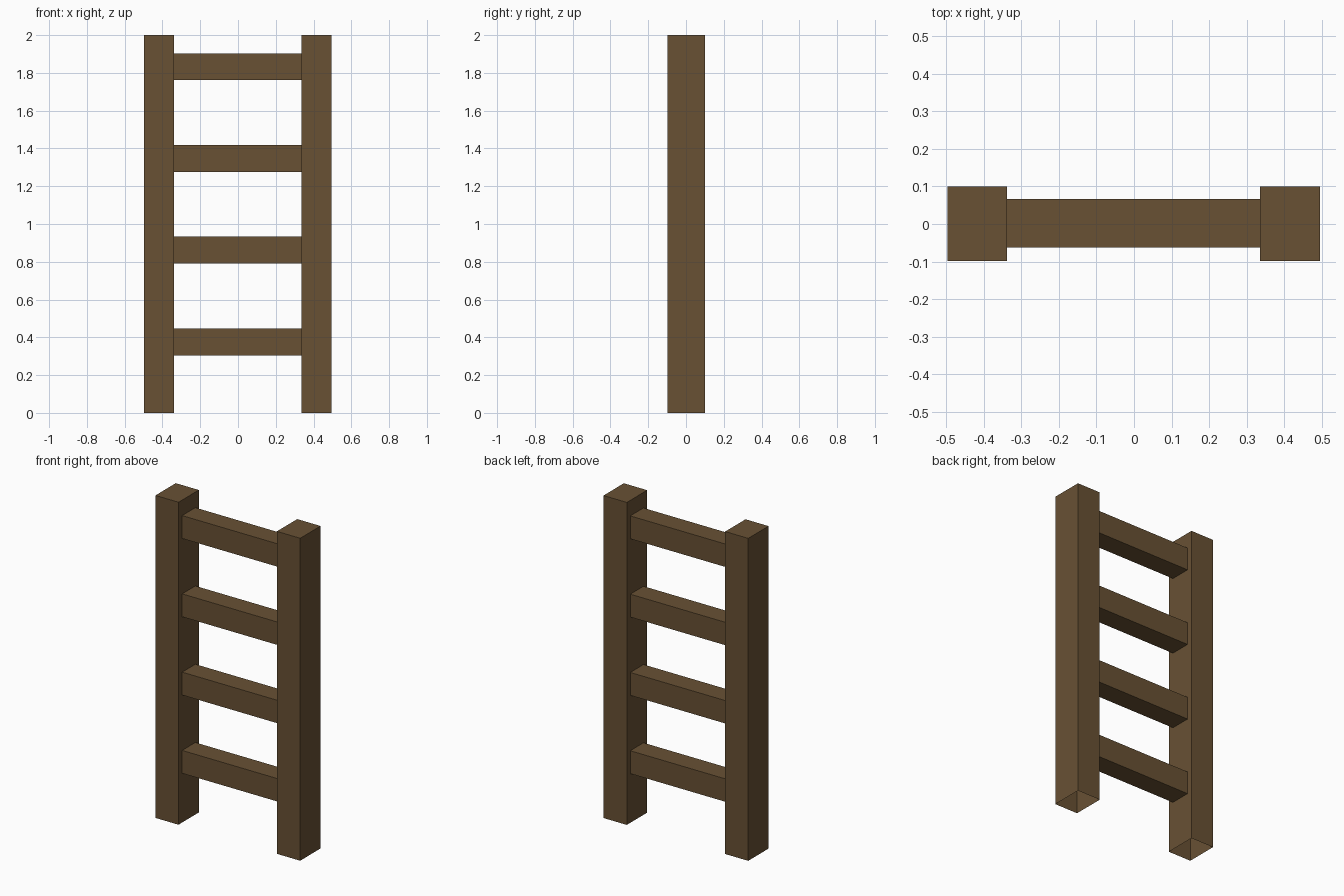
import bpy, bmesh

if "Cube" in bpy.data.objects:
    bpy.data.objects.remove(bpy.data.objects["Cube"])

wood = bpy.data.materials.new("brown wood")
wood.diffuse_color = (0.138, 0.082, 0.034, 1.0)
wood.use_nodes = True
wood.node_tree.nodes["Principled BSDF"].inputs["Base Color"].default_value = wood.diffuse_color


def box(name, lo, hi, is_open):
    """Box between two corners; faces whose normal passes is_open are left out."""
    bm = bmesh.new()
    bmesh.ops.create_cube(bm, size=1.0)
    for v in bm.verts:
        v.co = [l + (c + 0.5) * (h - l) for c, l, h in zip(v.co, lo, hi)]
    bm.normal_update()
    gone = [f for f in bm.faces if is_open(f.normal)]
    bmesh.ops.delete(bm, geom=gone, context='FACES')
    mesh = bpy.data.meshes.new(name)
    bm.to_mesh(mesh)
    bm.free()
    mesh.materials.append(wood)
    obj = bpy.data.objects.new(name, mesh)
    bpy.context.collection.objects.link(obj)
    return obj


# Side posts, hollow with open undersides
for side, x0, x1 in (("left", -0.497, -0.339), ("right", 0.336, 0.496)):
    box(f"{side}_post", (x0, -0.099, 0.0), (x1, 0.1, 2.0), lambda n: n.z < -0.5)

# Rungs butting against the inner post faces, ends left open
for i in range(4):
    z = 0.376 + i * 0.4855
    box(f"rung_{i + 1}", (-0.339, -0.063, z - 0.071), (0.336, 0.066, z + 0.071),
        lambda n: abs(n.x) > 0.5)
